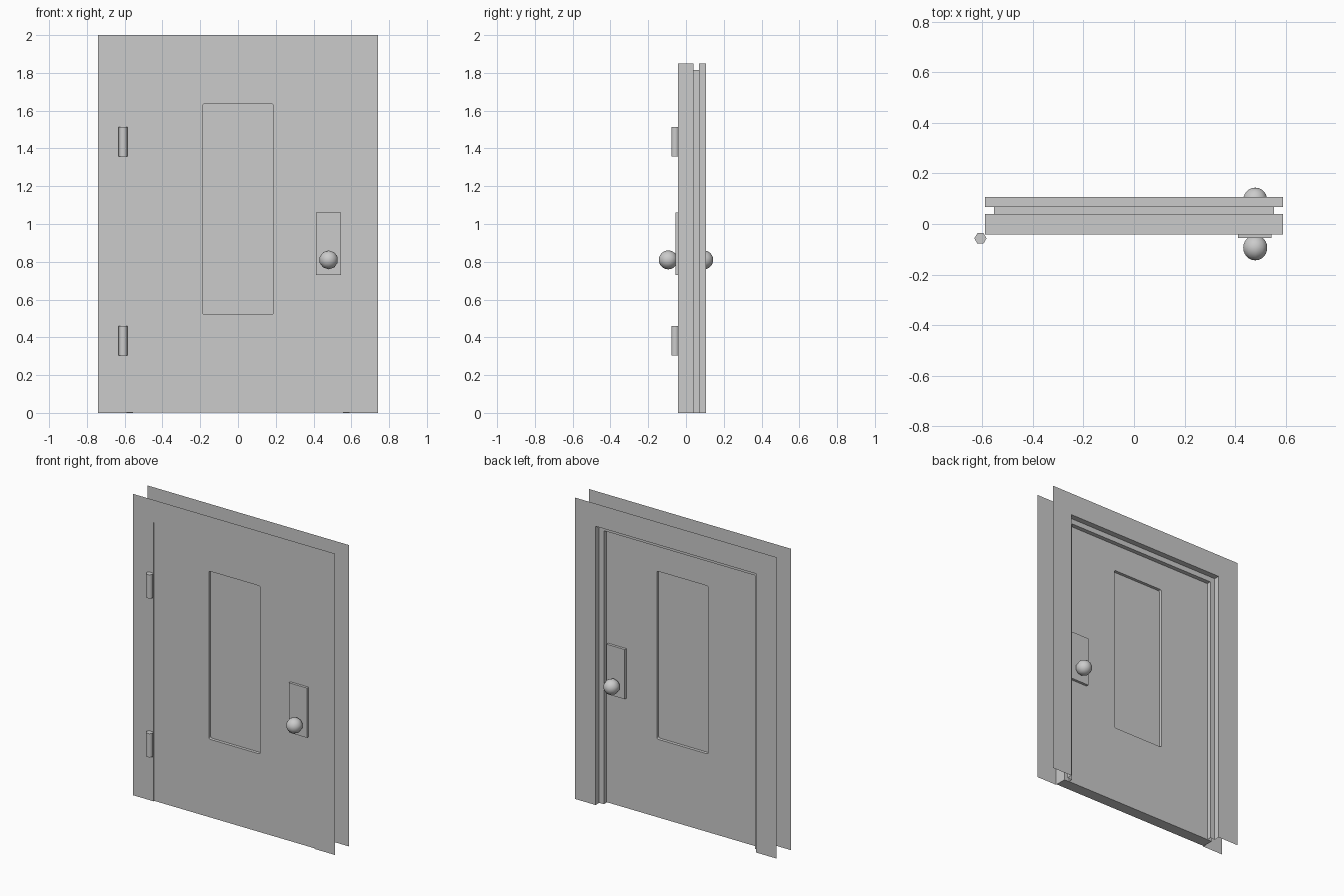
import bpy
import bmesh
from math import cos, sin, tau, radians
from mathutils import Matrix

if "Cube" in bpy.data.objects:
    bpy.data.objects.remove(bpy.data.objects["Cube"])

# One plain grey for everything
grey = bpy.data.materials.new("plain grey")
grey.use_nodes = True
colour = (0.6, 0.6, 0.6, 1)
grey.diffuse_color = colour
grey.node_tree.nodes["Principled BSDF"].inputs["Base Color"].default_value = colour


def make(name, bm, smooth=None):
    mesh = bpy.data.meshes.new(name)
    bm.to_mesh(mesh)
    bm.free()
    mesh.materials.append(grey)
    obj = bpy.data.objects.new(name, mesh)
    bpy.context.collection.objects.link(obj)
    if smooth:
        bpy.ops.object.select_all(action="DESELECT")
        obj.select_set(True)
        bpy.context.view_layer.objects.active = obj
        bpy.ops.object.shade_smooth_by_angle(angle=radians(smooth))
    return obj


def box(name, x0, x1, y0, y1, z0, z1, round_corners=0):
    bm = bmesh.new()
    size = Matrix.Diagonal((x1 - x0, y1 - y0, z1 - z0, 1))
    place = Matrix.Translation(((x0 + x1) / 2, (y0 + y1) / 2, (z0 + z1) / 2))
    bmesh.ops.create_cube(bm, size=1, matrix=place @ size)
    if round_corners:
        along_y = [e for e in bm.edges
                   if abs(e.verts[0].co.y - e.verts[1].co.y) > 1e-4]
        bmesh.ops.bevel(bm, geom=along_y, offset=round_corners, segments=3,
                        profile=0.5, affect="EDGES")
    return make(name, bm)


HALF, TOP = 0.59, 1.85      # doorway half width and height
DOOR = 0.038                # half thickness of the door

# Frame: a thin folded sheet swept up, across and down around the doorway
profile = [(-0.15, -0.042), (0, -0.042), (0, 0.039), (0.035, 0.039),
           (0.035, 0.068), (0, 0.068), (0, 0.106), (-0.15, 0.106)]
bm = bmesh.new()
stations = []
for side, high in ((-1, 0), (-1, 1), (1, 1), (1, 0)):
    stations.append([bm.verts.new((side * (HALF - o), y, high * (TOP - o)))
                     for o, y in profile])
for a, b in zip(stations, stations[1:]):
    for i in range(len(profile) - 1):
        bm.faces.new((a[i], a[i + 1], b[i + 1], b[i]))
make("door_frame", bm)

# Door slab with a shallow window recess cut into each side
door = box("door", -HALF + 0.001, HALF - 0.001, -DOOR, DOOR, 0.002, TOP - 0.001)
for label, side in (("front", -1), ("back", 1)):
    y0, y1 = sorted((side * 0.018, side * 0.1))
    cutter = box(label + "_window_cutter", -0.188, 0.188, y0, y1,
                 0.52, 1.635, round_corners=0.01)
    cutter.hide_render = True
    cutter.hide_set(True)
    cut = door.modifiers.new(label + " window", "BOOLEAN")
    cut.operation = "DIFFERENCE"
    cut.solver = "EXACT"
    cut.object = cutter
# Bake the cuts so the cutters can go
bpy.context.view_layer.update()
graph = bpy.context.evaluated_depsgraph_get()
door_mesh = bpy.data.meshes.new_from_object(door.evaluated_get(graph))
door.modifiers.clear()
door.data = door_mesh
for label in ("front", "back"):
    bpy.data.objects.remove(bpy.data.objects[label + "_window_cutter"])

# Lock plate and round knob on each side
for label, side in (("front", -1), ("back", 1)):
    y0, y1 = sorted((side * (DOOR - 0.004), side * 0.055))
    box(label + "_lock_plate", 0.412, 0.545, y0, y1, 0.73, 1.06)
    bm = bmesh.new()
    place = Matrix.Translation((0.48, side * 0.094, 0.81))
    bmesh.ops.create_uvsphere(bm, u_segments=10, v_segments=12, radius=0.05,
                              matrix=place @ Matrix.Rotation(radians(90), 4, "X"))
    make(label + "_knob", bm, smooth=50)

# Six-sided hinge barrels
for label, low, high in (("lower", 0.303, 0.46), ("upper", 1.357, 1.514)):
    bm = bmesh.new()
    ring = [bm.verts.new((-0.608 + 0.024 * cos(tau * k / 6),
                          -0.057 + 0.024 * sin(tau * k / 6), low))
            for k in range(6)]
    base = bm.faces.new(ring)
    grown = bmesh.ops.extrude_face_region(bm, geom=[base], use_keep_orig=True)
    for v in grown["geom"]:
        if isinstance(v, bmesh.types.BMVert):
            v.co.z = high
    bmesh.ops.recalc_face_normals(bm, faces=bm.faces)
    make(label + "_hinge", bm, smooth=65)
